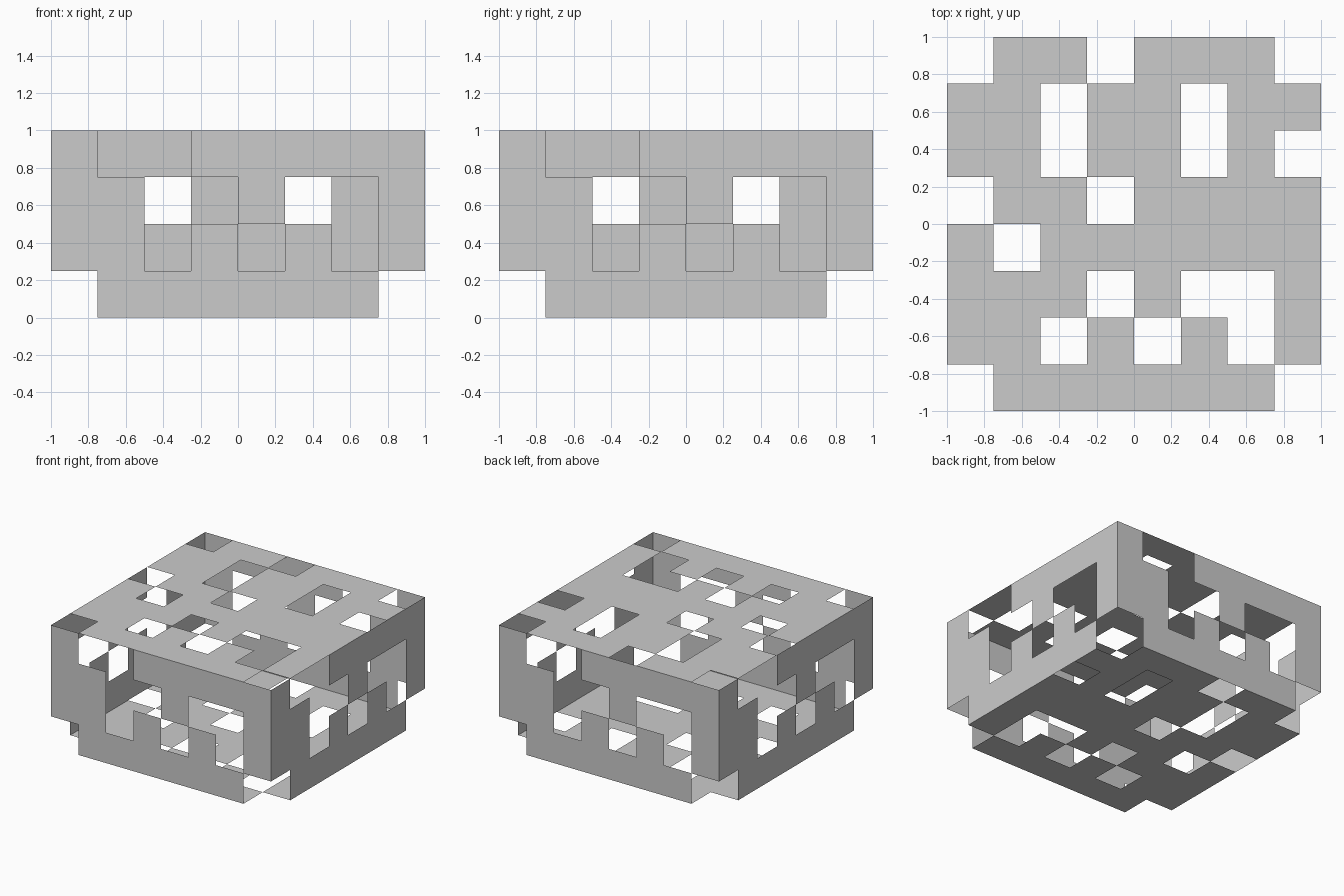
import bpy, bmesh
from math import pi
from mathutils import Matrix, Vector

if "Cube" in bpy.data.objects:
    bpy.data.objects.remove(bpy.data.objects["Cube"])

CELL = 0.25

# Panel patterns, listed top row first: '#' is solid, '.' is open
LID = [".##.###.",
       "##.##.##",
       "##.##.#.",
       ".##.####",
       "#.######",
       "###.#..#",
       "##.#.#.#",
       ".######."]
WALL = ["#..#####",
        "##..#..#",
        "##.#.#.#",
        ".######."]


def panel(name, rows, origin, u, v, turn=0.0, flip=False):
    """Thin pierced sheet laid out in cells along directions u and v."""
    bm = bmesh.new()
    origin, u, v = Vector(origin), Vector(u) * CELL, Vector(v) * CELL
    for j, row in enumerate(reversed(rows)):
        for i, mark in enumerate(row):
            if mark == "#":
                bm.faces.new([bm.verts.new(origin + u * a + v * b) for a, b in
                              ((i, j), (i + 1, j), (i + 1, j + 1), (i, j + 1))])
    bmesh.ops.remove_doubles(bm, verts=bm.verts, dist=0.001)
    if flip:
        bmesh.ops.reverse_faces(bm, faces=bm.faces)
    bm.transform(Matrix.Rotation(turn, 4, "Z"))
    mesh = bpy.data.meshes.new(name)
    bm.to_mesh(mesh)
    bm.free()
    bpy.context.collection.objects.link(bpy.data.objects.new(name, mesh))


# Top and bottom share one pattern
panel("top_panel", LID, (-1, -1, 1), (1, 0, 0), (0, 1, 0))
panel("bottom_panel", LID, (-1, -1, 0), (1, 0, 0), (0, 1, 0), flip=True)

# Four identical walls turned around the centre
for k, side in enumerate(("front", "right", "back", "left")):
    panel(side + "_wall", WALL, (-1, -1, 0), (1, 0, 0), (0, 0, 1), turn=k * pi / 2)
